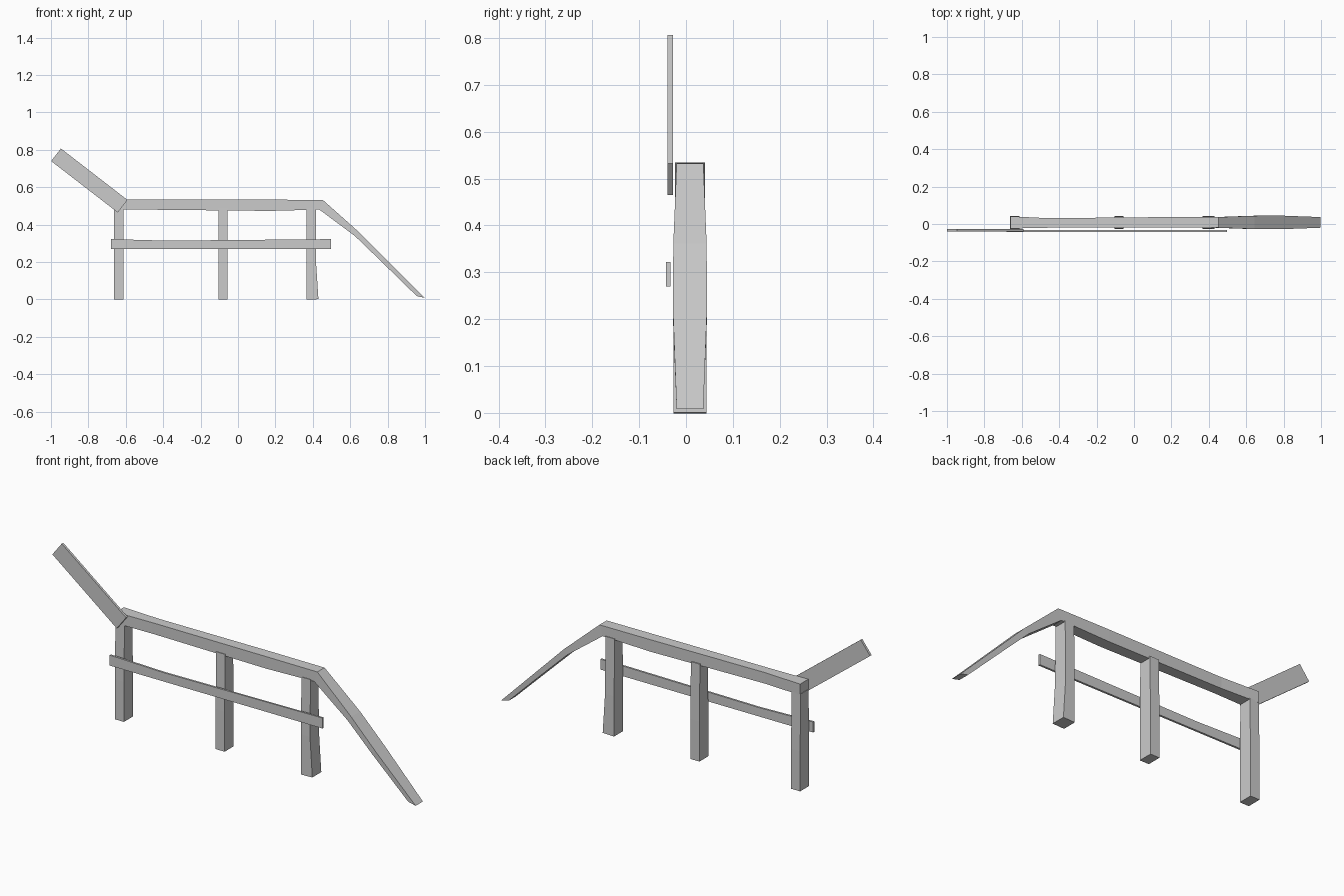
import bpy, bmesh
from mathutils import Vector

cube = bpy.data.objects.get("Cube")
if cube:
    bpy.data.objects.remove(cube, do_unlink=True)

GREY = (0.6, 0.6, 0.6, 1)
wood = bpy.data.materials.new("weathered grey wood")
wood.use_nodes = True
wood.diffuse_color = GREY
wood.node_tree.nodes["Principled BSDF"].inputs["Base Color"].default_value = GREY


def beam(name, stations, front, back, tip=None):
    """Sweep a rectangle along (x, z, thickness, swell) stations, mitred at bends.

    Swell pushes the front and back outwards; a negative swell hollows the back.
    Tip overrides the direction of the final cut."""
    bm = bmesh.new()
    centres = [Vector((x, z)) for x, z, thickness, swell in stations]
    steps = [(b - a).normalized() for a, b in zip(centres, centres[1:])]
    tangents = [steps[0]] + [a + b for a, b in zip(steps, steps[1:])] + [steps[-1]]
    normals = [Vector((-t.y, t.x)).normalized() for t in tangents]
    if tip:
        normals[-1] = Vector(tip).normalized()

    rings = []
    for centre, normal, (x, z, thickness, swell) in zip(centres, normals, stations):
        upper = centre + normal * thickness / 2
        lower = centre - normal * thickness / 2
        near, far = front - max(swell, 0), back + swell
        corners = ((upper, near), (lower, near), (lower, far), (upper, far))
        rings.append([bm.verts.new((edge.x, depth, edge.y)) for edge, depth in corners])

    for ring, following in zip(rings, rings[1:]):
        for i in range(4):
            bm.faces.new((ring[i], ring[i - 1], following[i - 1], following[i]))
    bm.faces.new(rings[0])
    bm.faces.new(rings[-1])
    bmesh.ops.recalc_face_normals(bm, faces=bm.faces)

    mesh = bpy.data.meshes.new(name)
    bm.to_mesh(mesh)
    bm.free()
    mesh.materials.append(wood)
    obj = bpy.data.objects.new(name, mesh)
    bpy.context.collection.objects.link(obj)


# Three upright posts, bulging slightly; the left one flares at its foot
post_width = 0.05
post_places = {"right_post": (-0.637, 0), "middle_post": (-0.08, 0), "left_post": (0.392, 0.013)}
for name, (x, flare) in post_places.items():
    foot = (x + flare / 2, 0, post_width + flare, 0.004)
    waist = (x, 0.2, post_width, 0.004)
    head = (x, 0.485, post_width, 0)
    beam(name, [foot, waist, head], front=-0.023, back=0.04)

# Top rail that bends down into a thin, fallen end resting on the ground
rail_height = 0.055
rail_path = [
    (-0.66, 0.507, rail_height, 0.004),
    (-0.46, 0.507, rail_height, -0.006),
    (0.17, 0.503, 0.06, 0),
    (0.444, 0.506, rail_height, 0),
    (0.635, 0.35, 0.03, 0.007),
    (0.773, 0.214, 0.026, 0.008),
    (0.976, 0.013, 0.043, 0),
]
beam("top_rail", rail_path, front=-0.02, back=0.037, tip=(1, -0.24))

# Thin lower plank fixed across the front of the posts, with a flat back
plank_path = [(-0.68, 0.296, 0.052, 0), (-0.38, 0.292, 0.044, 0), (0.497, 0.296, 0.052, 0)]
beam("lower_plank", plank_path, front=-0.043, back=-0.033)

# Broken plank sticking up and outwards from the end post
raised_path = [(-0.973, 0.773, 0.085, 0), (-0.617, 0.498, 0.085, 0)]
beam("raised_plank", raised_path, front=-0.04, back=-0.028)
